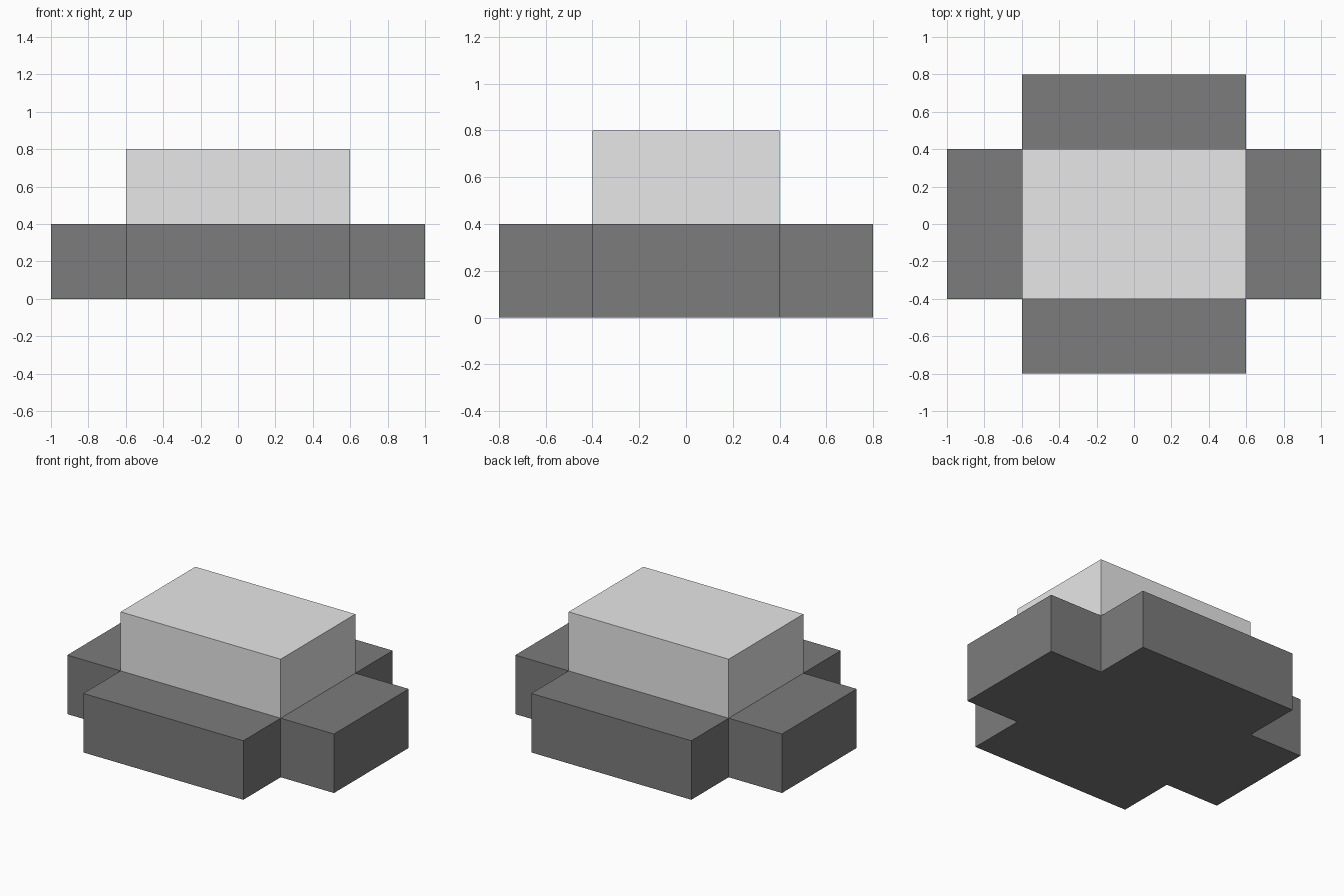
import bpy, bmesh

if "Cube" in bpy.data.objects:
    bpy.data.objects.remove(bpy.data.objects["Cube"])


def material(name, value):
    m = bpy.data.materials.new(name)
    m.diffuse_color = (value, value, value, 1)
    m.use_nodes = True
    m.node_tree.nodes["Principled BSDF"].inputs["Base Color"].default_value = m.diffuse_color
    return m


def prism(name, outline, z0, z1, mat):
    """Extrude a closed outline from z0 up to z1."""
    bm = bmesh.new()
    face = bm.faces.new([bm.verts.new((x, y, z0)) for x, y in outline])
    ext = bmesh.ops.extrude_face_region(bm, geom=[face], use_keep_orig=True)
    top = [v for v in ext["geom"] if isinstance(v, bmesh.types.BMVert)]
    bmesh.ops.translate(bm, vec=(0, 0, z1 - z0), verts=top)
    bmesh.ops.recalc_face_normals(bm, faces=bm.faces)
    mesh = bpy.data.meshes.new(name)
    bm.to_mesh(mesh)
    bm.free()
    mesh.materials.append(mat)
    obj = bpy.data.objects.new(name, mesh)
    bpy.context.collection.objects.link(obj)
    return obj


dark = material("dark grey", 0.2)
light = material("light grey", 0.8)

core_x, core_y, arm, step = 0.6, 0.4, 0.4, 0.4

# Cross-shaped base: three points per corner, going round counter-clockwise
cross = []
for sx, sy in ((1, 1), (-1, 1), (-1, -1), (1, -1)):
    corner = [(core_x + arm, core_y), (core_x, core_y), (core_x, core_y + arm)]
    if sx * sy < 0:
        corner.reverse()
    cross += [(sx * x, sy * y) for x, y in corner]
prism("cross_base", cross, 0, step, dark)

# Upper block standing on the middle of the cross
block = [(core_x, core_y), (-core_x, core_y), (-core_x, -core_y), (core_x, -core_y)]
prism("upper_block", block, step, 2 * step, light)
